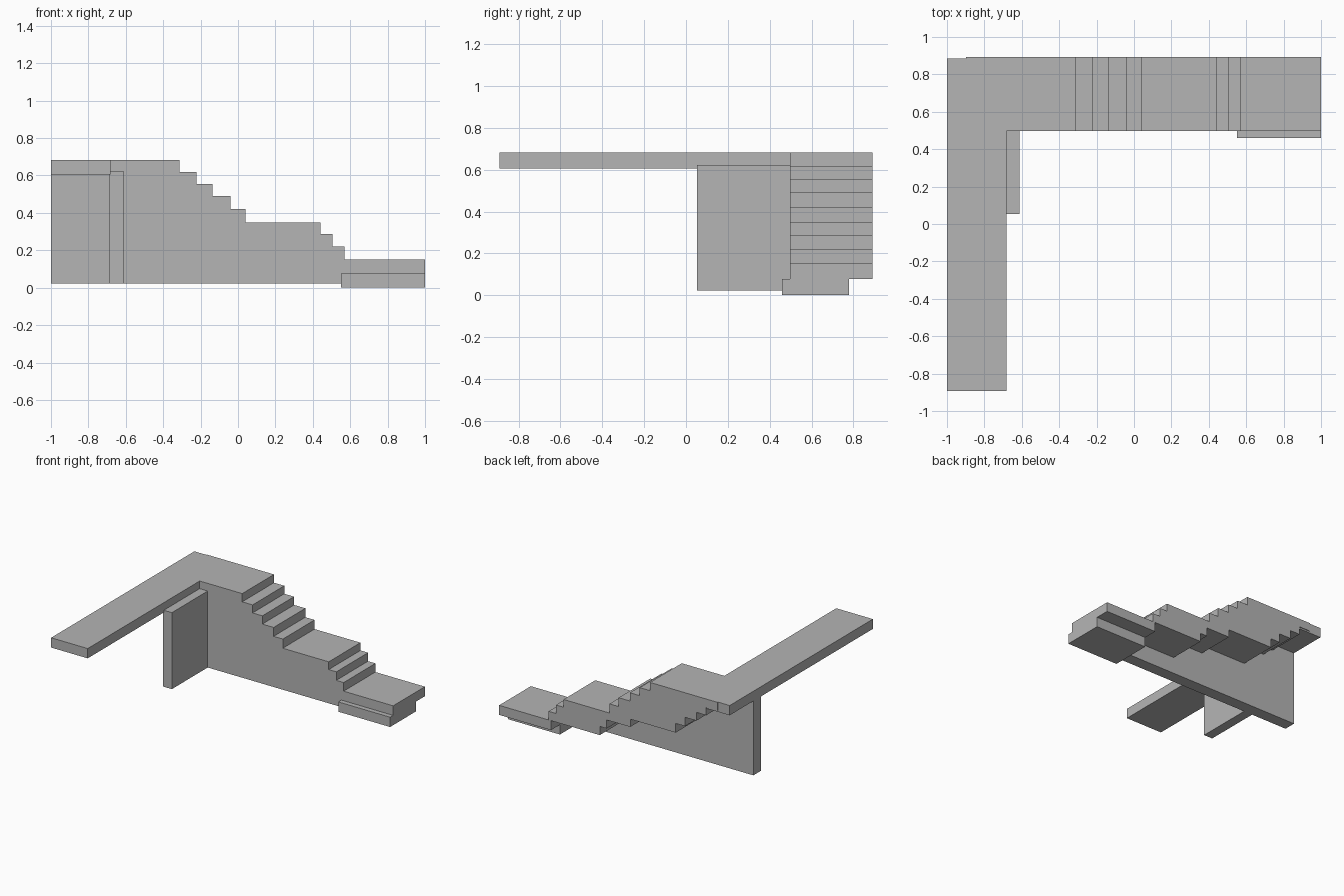
import bpy

if "Cube" in bpy.data.objects:
    bpy.data.objects.remove(bpy.data.objects["Cube"])

# Mid-grey surface shared by all parts
grey = bpy.data.materials.new("concrete_grey")
grey.diffuse_color = (0.46, 0.46, 0.46, 1.0)
grey.use_nodes = True
grey.node_tree.nodes["Principled BSDF"].inputs["Base Color"].default_value = grey.diffuse_color


def add_mesh(name, verts, faces):
    mesh = bpy.data.meshes.new(name)
    mesh.from_pydata(verts, [], faces)
    mesh.update()
    mesh.materials.append(grey)
    obj = bpy.data.objects.new(name, mesh)
    bpy.context.collection.objects.link(obj)
    return obj


def extrude_y(name, profile, y0, y1):
    """Extrude a counter-clockwise (x, z) profile along y."""
    n = len(profile)
    verts = [(x, y, z) for y in (y0, y1) for x, z in profile]
    faces = [tuple(range(n)), tuple(range(2 * n - 1, n - 1, -1))]
    faces += [(i, i + n, (i + 1) % n + n, (i + 1) % n) for i in range(n)]
    return add_mesh(name, verts, faces)


def box(name, x0, x1, y0, y1, z0, z1):
    return extrude_y(name, [(x0, z0), (x1, z0), (x1, z1), (x0, z1)], y0, y1)


# Stacked stair slabs, bottom to top: name, left x, right x, top z
slabs = [
    ("lower_landing", 0.55, 1.00, 0.152),
    ("lower_step", 0.125, 0.57, 0.22),
    ("lower_step", 0.065, 0.506, 0.287),
    ("middle_landing", -0.14, 0.44, 0.348),
    ("upper_step", -0.535, 0.041, 0.42),
    ("upper_step", -0.615, -0.039, 0.49),
    ("upper_step", -0.715, -0.137, 0.555),
    ("upper_step", -0.80, -0.222, 0.618),
    ("upper_landing", -0.897, -0.312, 0.683),
]
bottom = 0.077
wall_profile = [(-1.0, 0.022), (0.55, 0.022)]
for name, x0, x1, top in slabs:
    box(name, x0, x1, 0.498, 0.892, bottom, top)
    # The wall top follows the stepped underside
    if name != "lower_landing":
        wall_profile += [(wall_profile[-1][0], min(bottom, 0.606)),
                         (x0, min(bottom, 0.606))]
    bottom = top
wall_profile.append((-1.0, 0.606))

# Long wall below the stairs
extrude_y("stair_wall", wall_profile, 0.498, 0.592)

# Walkway, cross wall and base under the lowest landing
box("walkway", -1.0, -0.682, -0.892, 0.886, 0.606, 0.683)
box("cross_wall", -0.687, -0.612, 0.053, 0.498, 0.022, 0.623)
box("landing_base", 0.55, 1.0, 0.46, 0.78, 0.0, 0.077)
